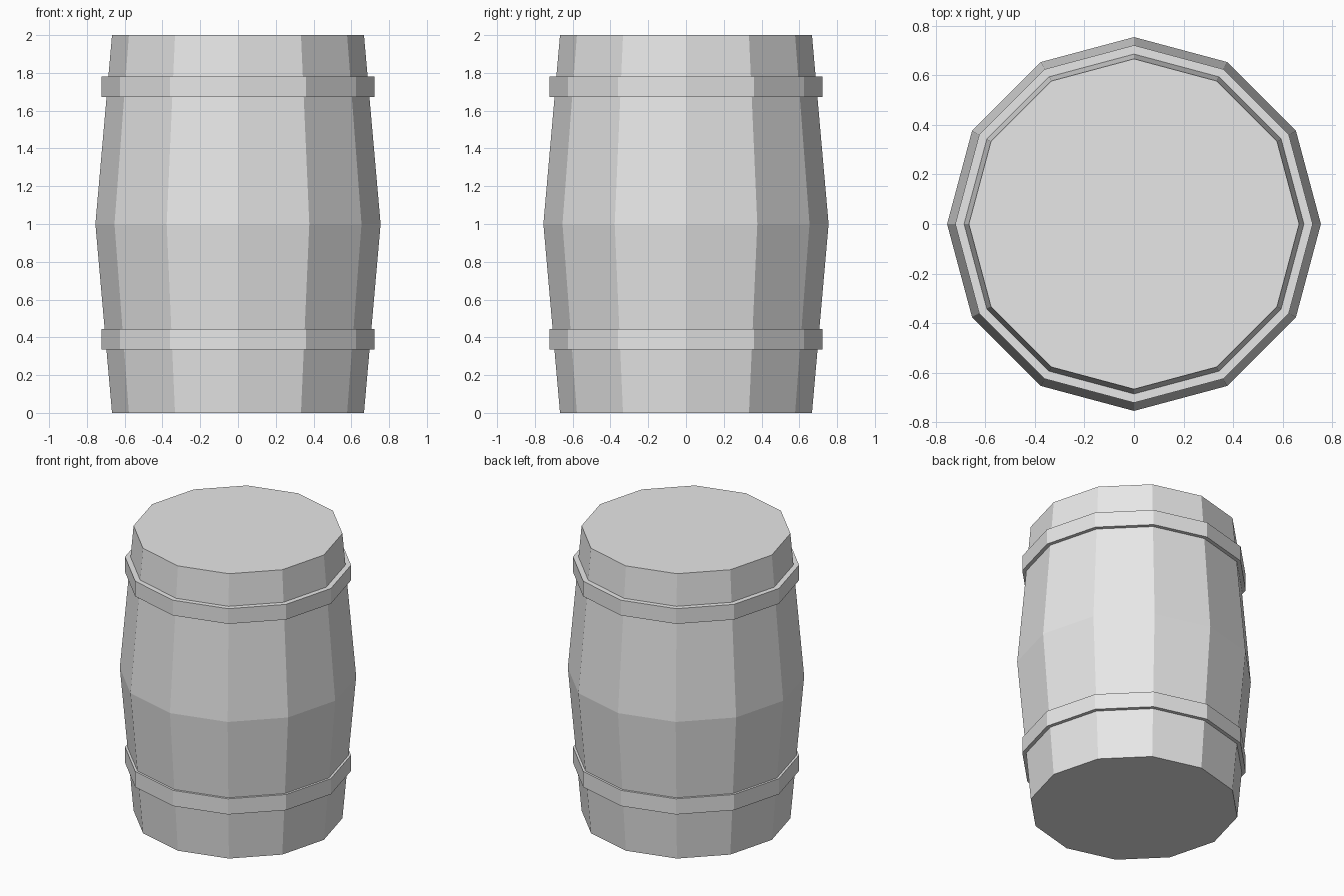
import bpy
from math import cos, sin, tau

SIDES = 12

cube = bpy.data.objects.get("Cube")
if cube:
    bpy.data.objects.remove(cube, do_unlink=True)

grey = bpy.data.materials.new("light_grey")
grey.use_nodes = True
colour = (0.8, 0.8, 0.8, 1)
grey.diffuse_color = colour
grey.node_tree.nodes["Principled BSDF"].inputs["Base Color"].default_value = colour


def lathe(name, profile, closed=False):
    """Turn (radius, height) points, listed bottom to top on the outside, about z."""
    n = len(profile)
    verts = [(r * cos(tau * s / SIDES), r * sin(tau * s / SIDES), z)
             for r, z in profile for s in range(SIDES)]
    faces = []
    for i in range(n if closed else n - 1):
        a, b = i * SIDES, (i + 1) % n * SIDES
        for s in range(SIDES):
            t = (s + 1) % SIDES
            faces.append((a + s, a + t, b + t, b + s))
    if not closed:
        faces.append(tuple(reversed(range(SIDES))))
        faces.append(tuple(range((n - 1) * SIDES, n * SIDES)))
    mesh = bpy.data.meshes.new(name)
    mesh.from_pydata(verts, [], faces)
    mesh.materials.append(grey)
    obj = bpy.data.objects.new(name, mesh)
    bpy.context.collection.objects.link(obj)
    return obj


# Bulging body with flat lids
lathe("barrel_body", [(0.667, 0), (0.755, 1), (0.667, 2)])

# Straight hoops, with their inner walls buried in the body
for name, low, high in (("lower_hoop", 0.335, 0.445), ("upper_hoop", 1.673, 1.78)):
    lathe(name, [(0.722, low), (0.722, high), (0.66, high), (0.66, low)], closed=True)
